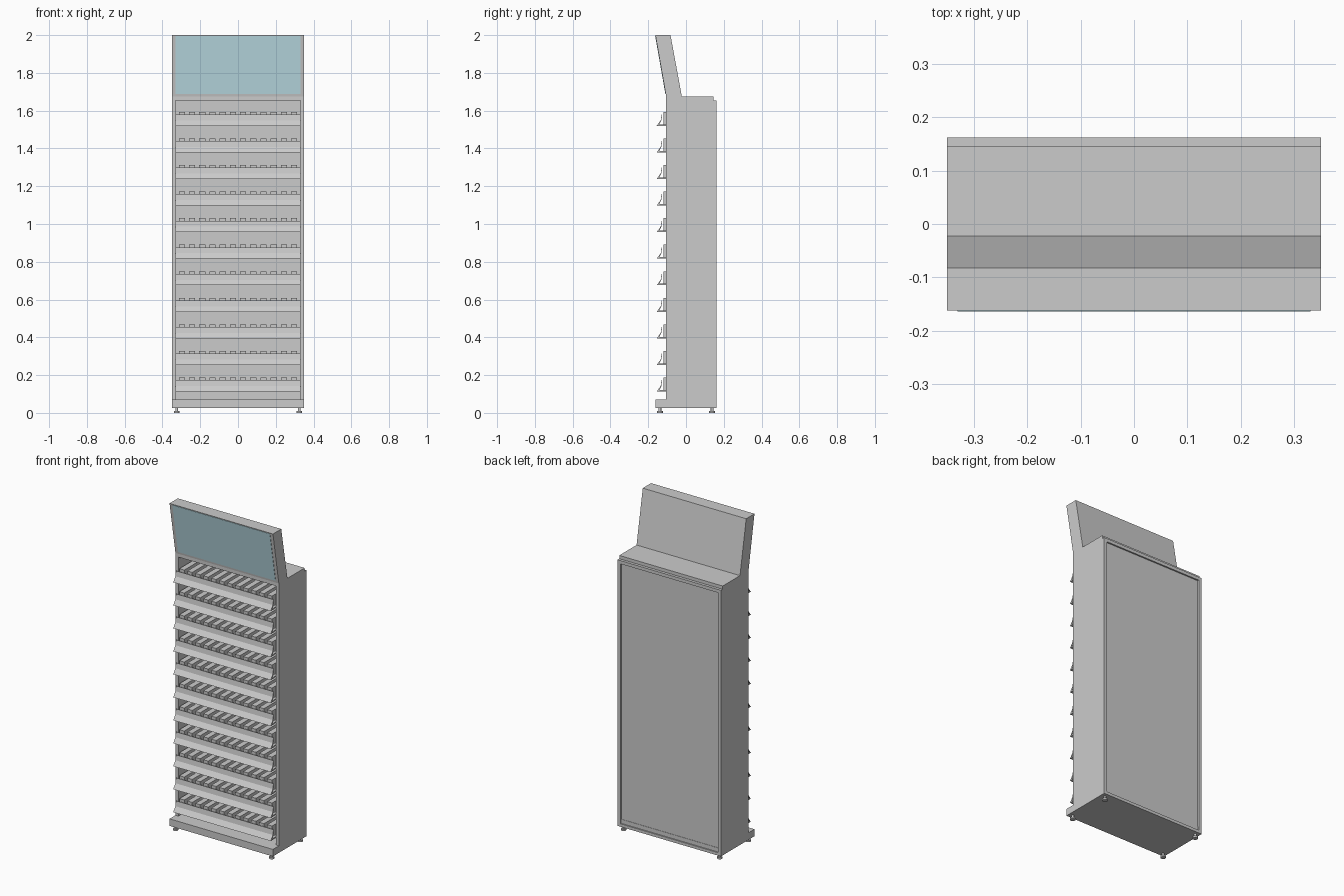
import bpy, bmesh, math
from mathutils import Vector

if "Cube" in bpy.data.objects:
    bpy.data.objects.remove(bpy.data.objects["Cube"])


def mesh_object(name, bm):
    bmesh.ops.recalc_face_normals(bm, faces=bm.faces)
    me = bpy.data.meshes.new(name)
    bm.to_mesh(me)
    bm.free()
    ob = bpy.data.objects.new(name, me)
    bpy.context.collection.objects.link(ob)
    return ob


def add_prism(bm, profile, x0, x1):
    """Extrude a (y, z) profile along x."""
    f = bm.faces.new([bm.verts.new((x0, y, z)) for y, z in profile])
    out = bmesh.ops.extrude_face_region(bm, geom=[f])["geom"]
    vs = [v for v in out if isinstance(v, bmesh.types.BMVert)]
    bmesh.ops.translate(bm, verts=vs, vec=(x1 - x0, 0, 0))


def prism(name, profile, x0, x1):
    bm = bmesh.new()
    add_prism(bm, profile, x0, x1)
    return mesh_object(name, bm)


def rect(y0, y1, z0, z1):
    return [(y0, z0), (y1, z0), (y1, z1), (y0, z1)]


W = 0.35            # half width
T = 0.02            # side wall thickness
IN = W - T          # half width of the opening
FRONT, BACK = -0.105, 0.162
BASE_Z, BODY_Z = 0.07, 1.675

# Base plinth
prism("base_plinth", rect(-0.162, 0.155, 0.027, BASE_Z), -W, W)

# Side walls, notched at the top rear corner
side = [(FRONT, BASE_Z), (0.155, BASE_Z), (0.155, 0.027), (BACK, 0.027),
        (BACK, 1.655), (0.145, 1.655), (0.145, BODY_Z), (FRONT, BODY_Z)]
prism("left_side_wall", side, -W, -IN)
prism("right_side_wall", side, IN, W)

# Top board, front rail, recessed back panel and its rails
prism("top_board", rect(FRONT, 0.145, 1.655, BODY_Z), -IN, IN)
prism("back_panel", rect(0.14, 0.153, BASE_Z, 1.655), -IN, IN)
prism("back_top_rail", rect(0.153, BACK, 1.635, 1.655), -IN, IN)
prism("back_bottom_rail", rect(0.153, BACK, 0.027, 0.045), -IN, IN)

# Tilted header box
h0, h1 = Vector((FRONT, BODY_Z)), Vector((-0.162, 2.0))
prism("header_box", [tuple(h0), (-0.022, BODY_Z), (-0.082, 2.0), tuple(h1)], -W, W)

# Coloured display panel on the header front
d = (h1 - h0).normalized()
n = Vector((-d.y, d.x))
a, b = h0.lerp(h1, 0.04), h0.lerp(h1, 0.988)
off = n * 0.002
panel = prism("header_display", [tuple(a), tuple(b), tuple(b + off), tuple(a + off)], -IN, IN)
mat = bpy.data.materials.new("display_blue")
mat.diffuse_color = (0.52, 0.76, 0.82, 1)
mat.use_nodes = True
mat.node_tree.nodes["Principled BSDF"].inputs["Base Color"].default_value = mat.diffuse_color
panel.data.materials.append(mat)

# Shelves: tray with angled price lip, plus a row of product tracks
SHELVES, TRACKS = 11, 12
for i in range(SHELVES):
    z = 0.113 + i * 0.1407
    tray = [(-0.155, z), (0.12, z), (0.12, z + 0.008), (-0.141, z + 0.008),
            (-0.131, z + 0.028), (-0.126, z + 0.06), (-0.129, z + 0.06),
            (-0.134, z + 0.029)]
    prism(f"shelf_{i + 1}", tray, -IN, IN)
    bm = bmesh.new()
    for k in range(TRACKS):
        x = (k - (TRACKS - 1) / 2) * 0.054
        add_prism(bm, rect(-0.119, 0.11, z + 0.008, z + 0.074), x - 0.0165, x + 0.0165)
    mesh_object(f"product_tracks_{i + 1}", bm)

# Levelling feet: pad and stem
for x in (-0.325, 0.325):
    for y in (-0.138, 0.138):
        bm = bmesh.new()
        for r, z0, z1 in ((0.015, 0.0, 0.01), (0.007, 0.01, 0.03)):
            c = bmesh.ops.create_cone(bm, cap_ends=True, segments=16, radius1=r,
                                      radius2=r, depth=z1 - z0)
            bmesh.ops.translate(bm, verts=c["verts"], vec=(x, y, (z0 + z1) / 2))
        ob = mesh_object(("left" if x < 0 else "right") +
                         ("_front" if y < 0 else "_back") + "_foot", bm)
        bpy.context.view_layer.objects.active = ob
        ob.select_set(True)
        bpy.ops.object.shade_smooth_by_angle(angle=math.radians(35))
        ob.select_set(False)
